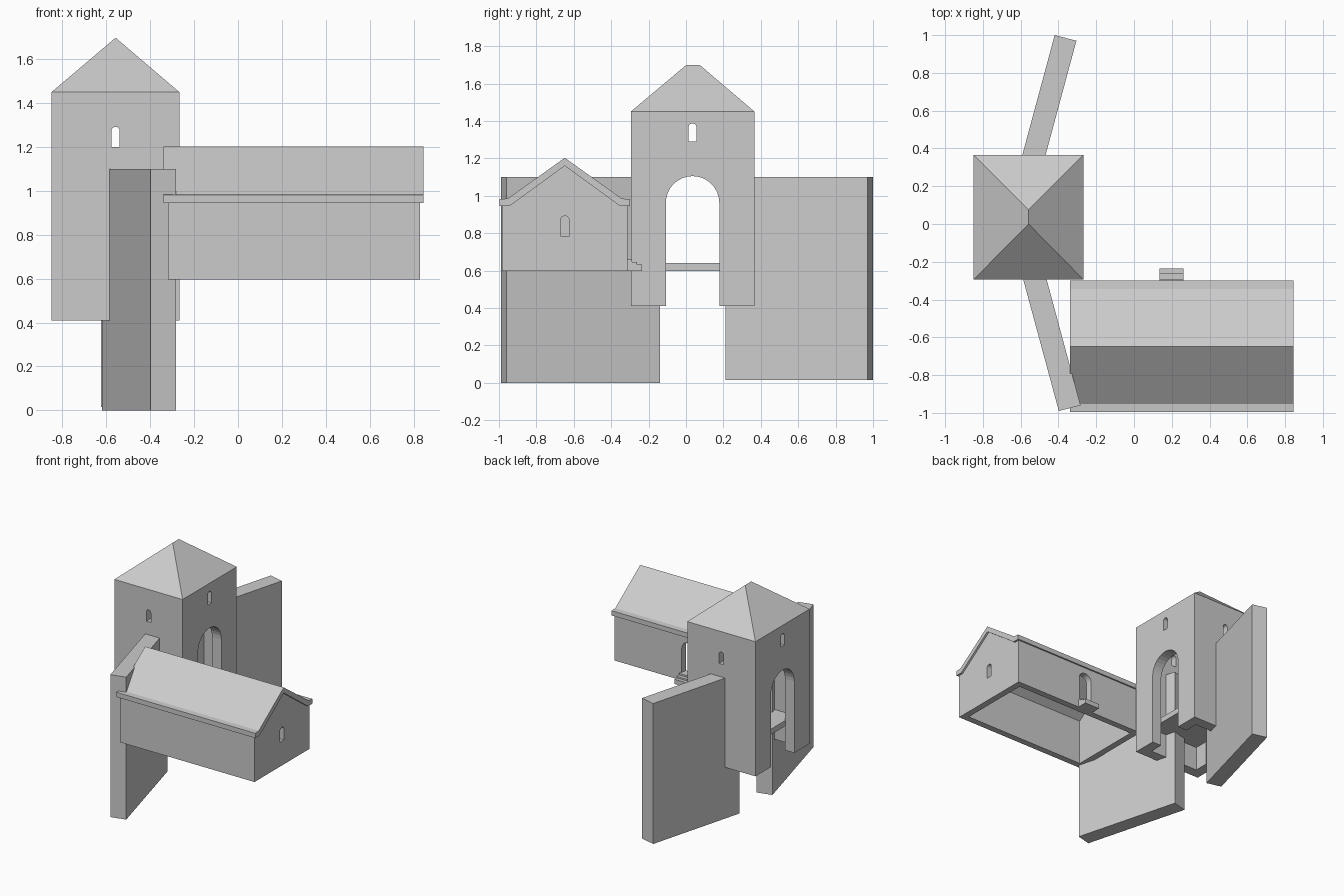
import bpy, bmesh, math

if "Cube" in bpy.data.objects:
    bpy.data.objects.remove(bpy.data.objects["Cube"])


def prism(name, pts, axis, a, b):
    """Extrude a 2D profile along an axis: x->(y,z), y->(x,z), z->(x,y)."""
    place = {'x': lambda p, t: (t, p[0], p[1]),
             'y': lambda p, t: (p[0], t, p[1]),
             'z': lambda p, t: (p[0], p[1], t)}[axis]
    bm = bmesh.new()
    lo = [bm.verts.new(place(p, a)) for p in pts]
    hi = [bm.verts.new(place(p, b)) for p in pts]
    bm.faces.new(lo)
    bm.faces.new(hi)
    n = len(pts)
    for i in range(n):
        j = (i + 1) % n
        bm.faces.new((lo[i], lo[j], hi[j], hi[i]))
    return finish(name, bm)


def finish(name, bm):
    bmesh.ops.recalc_face_normals(bm, faces=bm.faces)
    me = bpy.data.meshes.new(name)
    bm.to_mesh(me)
    bm.free()
    ob = bpy.data.objects.new(name, me)
    bpy.context.collection.objects.link(ob)
    return ob


def box(name, x0, x1, y0, y1, z0, z1):
    return prism(name, [(x0, y0), (x1, y0), (x1, y1), (x0, y1)], 'z', z0, z1)


def arch(c, half, z0, top, n=12):
    """Round-headed opening profile."""
    s = top - half
    arc = [(c + half * math.cos(math.pi * i / n), s + half * math.sin(math.pi * i / n))
           for i in range(n + 1)]
    return [(c - half, z0), (c + half, z0)] + arc


def cut(ob, *cutters):
    for c in cutters:
        m = ob.modifiers.new('cut', 'BOOLEAN')
        m.operation = 'DIFFERENCE'
        m.solver = 'EXACT'
        m.object = c
        bpy.context.view_layer.objects.active = ob
        bpy.ops.object.modifier_apply(modifier=m.name)
        bpy.data.objects.remove(c)


# gate tower: hollow shell, passage along x, small windows on four sides
X0, X1, Y0, Y1 = -0.85, -0.267, -0.295, 0.366
T = 0.08
tower = box('gate_tower', X0, X1, Y0, Y1, 0.41, 1.45)
cut(tower,
    box('hollow', X0 + T, X1 - T, Y0 + T, Y1 - T, 0.2, 1.6),
    prism('passage', arch(0.035, 0.143, 0.2, 1.105, 16), 'x', -1, 0),
    prism('side_windows', arch(0.035, 0.022, 1.29, 1.387), 'x', -1, 0),
    prism('end_windows', arch(-0.558, 0.019, 1.2, 1.292), 'y', -0.6, 0.6))

# floor inside the tower
box('tower_floor', X0 + T - 0.003, X1 - T + 0.003, Y0 + T - 0.003, Y1 - T + 0.003, 0.597, 0.64)

# hipped tower roof with short ridge
bm = bmesh.new()
c = [bm.verts.new(p) for p in ((X0, Y0, 1.45), (X1, Y0, 1.45), (X1, Y1, 1.45), (X0, Y1, 1.45))]
r = [bm.verts.new((-0.558, y, 1.698)) for y in (0.0, 0.075)]
for f in ((c[0], c[1], r[0]), (c[1], c[2], r[1], r[0]), (c[2], c[3], r[1]),
          (c[3], c[0], r[0], r[1]), c):
    bm.faces.new(f)
finish('tower_roof', bm)

# curtain walls running into the tower
prism('front_wall', [(-0.398, -0.99), (-0.283, -0.96), (-0.504, -0.14), (-0.62, -0.17)],
      'z', 0.0, 1.1)
prism('back_wall', [(-0.42, 1.0), (-0.305, 0.97), (-0.51, 0.21), (-0.625, 0.24)],
      'z', 0.015, 1.1)

# hall: gabled shell, open below, door at the back, window in the gable
C = -0.648


def gable(half, z0, eave, ridge):
    return [(C - half, z0), (C + half, z0), (C + half, eave), (C, ridge), (C - half, eave)]


hall = prism('hall', gable(0.336, 0.597, 0.95, 1.19), 'x', -0.32, 0.83)
cut(hall,
    prism('hall_hollow', gable(0.286, 0.4, 0.95, 1.155), 'x', -0.27, 0.78),
    prism('door', arch(0.2, 0.055, 0.655, 0.9), 'y', -0.5, -0.2),
    prism('gable_window', arch(C, 0.024, 0.785, 0.892), 'x', 0.7, 1.0))

# hall roof with boxed eaves
prism('hall_roof', [(C, 1.203), (C + 0.305, 0.985), (C + 0.348, 0.982), (C + 0.348, 0.945),
                    (C + 0.295, 0.945), (C, 1.16), (C - 0.295, 0.945), (C - 0.348, 0.945),
                    (C - 0.348, 0.982), (C - 0.305, 0.985)], 'x', -0.34, 0.845)

# door steps
prism('door_steps', [(-0.33, 0.597), (-0.235, 0.597), (-0.235, 0.633), (-0.262, 0.633),
                     (-0.262, 0.645), (-0.29, 0.645), (-0.29, 0.658), (-0.33, 0.658)],
      'x', 0.135, 0.263)
